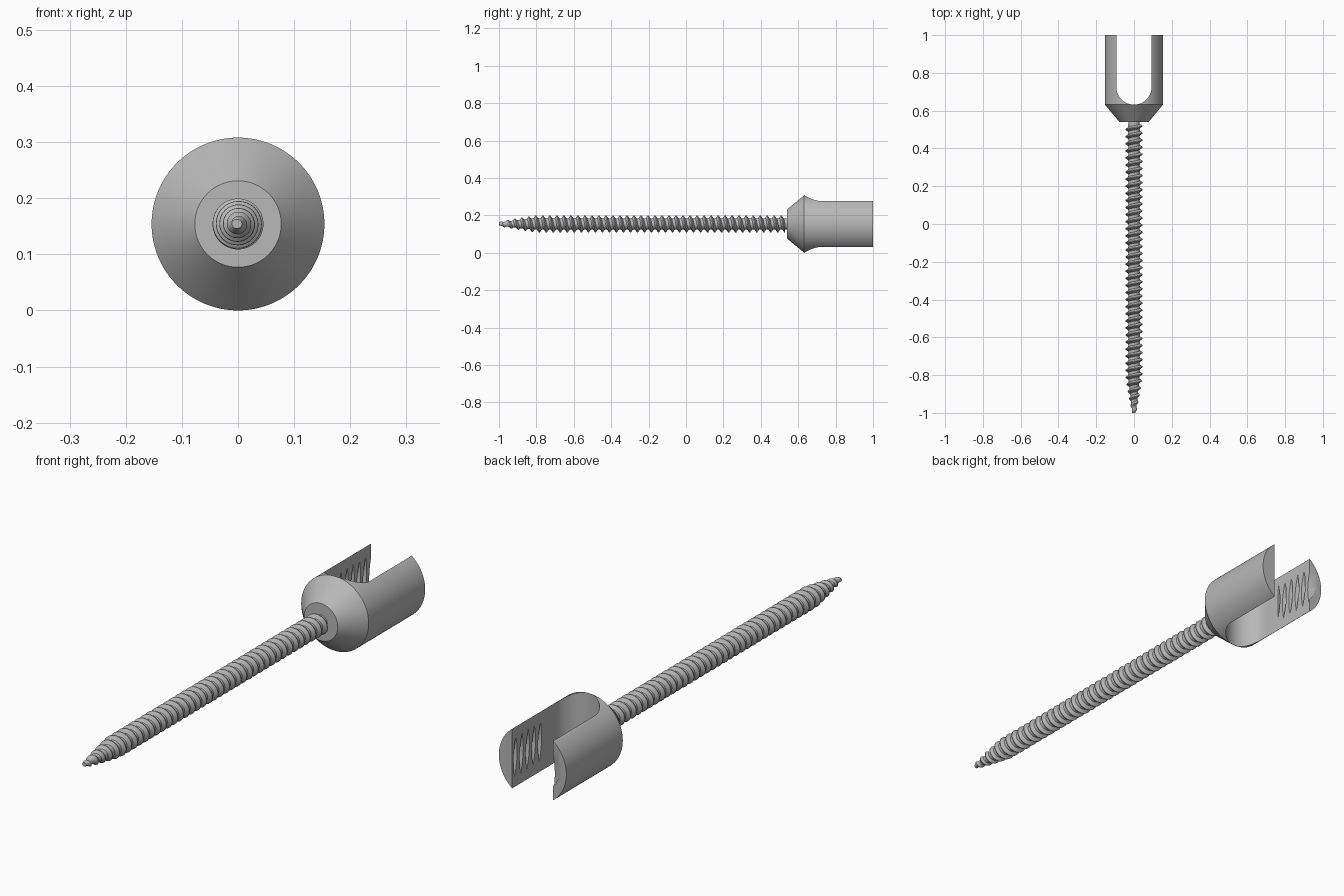
import bpy, bmesh, math

if "Cube" in bpy.data.objects:
    bpy.data.objects.remove(bpy.data.objects["Cube"], do_unlink=True)

AXIS_Z = 0.154

steel = bpy.data.materials.new("satin grey metal")
steel.use_nodes = True
grey = (0.48, 0.48, 0.48, 1)
steel.diffuse_color = grey
steel.node_tree.nodes["Principled BSDF"].inputs["Base Color"].default_value = grey


def finish(name, bm):
    bmesh.ops.remove_doubles(bm, verts=bm.verts, dist=0.00005)
    bmesh.ops.dissolve_degenerate(bm, dist=0.00002, edges=bm.edges)
    rim = [e for e in bm.edges if e.is_boundary]
    if rim:
        bmesh.ops.holes_fill(bm, edges=rim, sides=0)
    bmesh.ops.recalc_face_normals(bm, faces=bm.faces)
    mesh = bpy.data.meshes.new(name)
    bm.to_mesh(mesh)
    bm.free()
    mesh.materials.append(steel)
    ob = bpy.data.objects.new(name, mesh)
    bpy.context.collection.objects.link(ob)
    return ob


def ring_point(r, y, a):
    return (r * math.cos(a), y, AXIS_Z - r * math.sin(a))


def lathe(name, profile, n=96):
    """Revolve (y, radius) pairs around the long axis."""
    bm = bmesh.new()
    rings = [[bm.verts.new(ring_point(r, y, math.tau * i / n)) for i in range(n)]
             for y, r in profile]
    for a, b in zip(rings, rings[1:]):
        for i in range(n):
            j = (i + 1) % n
            bm.faces.new((a[i], a[j], b[j], b[i]))
    return finish(name, bm)


def helical(name, y0, y1, pitch, profile, taper, n=32):
    """Solid rod whose (phase, radius) profile winds along the long axis."""
    def radius(phase):
        phase -= math.floor(phase)
        for (p, r), (q, s) in zip(profile, profile[1:]):
            if phase <= q:
                return r + (s - r) * (phase - p) / (q - p)

    bm = bmesh.new()
    steps = int(((y1 - y0) / pitch + 2) * n)
    rows = []
    for i in range(-2 * n, steps):
        turn = i / n
        row = []
        for p, _ in profile:
            y = min(max(y0 + (turn + p) * pitch, y0), y1)
            r = radius((y - y0) / pitch - turn) * taper(y)
            row.append(bm.verts.new(ring_point(r, y, math.tau * turn)))
        rows.append(row)
    for a, b in zip(rows, rows[1:]):
        for k in range(len(profile) - 1):
            bm.faces.new((a[k], a[k + 1], b[k + 1], b[k]))
    return finish(name, bm)


def slot_cutter(half, centre_y, end_y, n=32):
    """U-shaped prism running vertically through the head."""
    bm = bmesh.new()
    outline = [(half, end_y), (-half, end_y)]
    outline += [(-half * math.cos(math.pi * i / n), centre_y - half * math.sin(math.pi * i / n))
                for i in range(n + 1)]
    face = bm.faces.new([bm.verts.new((x, y, -0.2)) for x, y in outline])
    top = bmesh.ops.extrude_face_region(bm, geom=[face])
    verts = [v for v in top["geom"] if isinstance(v, bmesh.types.BMVert)]
    bmesh.ops.translate(bm, verts=verts, vec=(0, 0, 0.7))
    return finish("slot_cutter", bm)


def activate(ob):
    bpy.ops.object.select_all(action="DESELECT")
    ob.select_set(True)
    bpy.context.view_layer.objects.active = ob


def cut(ob, cutter):
    cutter.hide_render = True
    mod = ob.modifiers.new("cut", "BOOLEAN")
    mod.operation = "DIFFERENCE"
    mod.solver = "EXACT"
    mod.object = cutter
    activate(ob)
    bpy.ops.object.modifier_apply(modifier=mod.name)
    bpy.data.objects.remove(cutter, do_unlink=True)


def tip_taper(y):
    t = min(max((y + 1) / 0.19, 0), 1)
    return 0.24 + 0.76 * t ** 0.85


# Forked head: cone and cylinder, open slot, threaded inner walls
head = lathe("forked_head", [(0.54, 0.077), (0.632, 0.154), (1.0, 0.154)])
cut(head, slot_cutter(0.093, 0.725, 1.1))
cut(head, helical("bore_cutter", 0.80, 1.04, 0.04,
                  [(0, 0.086), (0.15, 0.086), (0.5, 0.124), (0.85, 0.086), (1, 0.086)],
                  lambda y: 1, 64))

# Threaded shaft with a tapered tip
shaft = helical("threaded_shaft", -1.0, 0.528, 0.0375,
                [(0, 0.030), (0.2, 0.031), (0.45, 0.0455), (0.55, 0.0455), (0.8, 0.031), (1, 0.030)],
                tip_taper)

# Plain neck joining shaft and head
neck = lathe("neck", [(0.51, 0.030), (0.56, 0.030)], 48)

for part in (head, shaft, neck):
    activate(part)
    bpy.ops.object.shade_smooth_by_angle(angle=math.radians(30))
